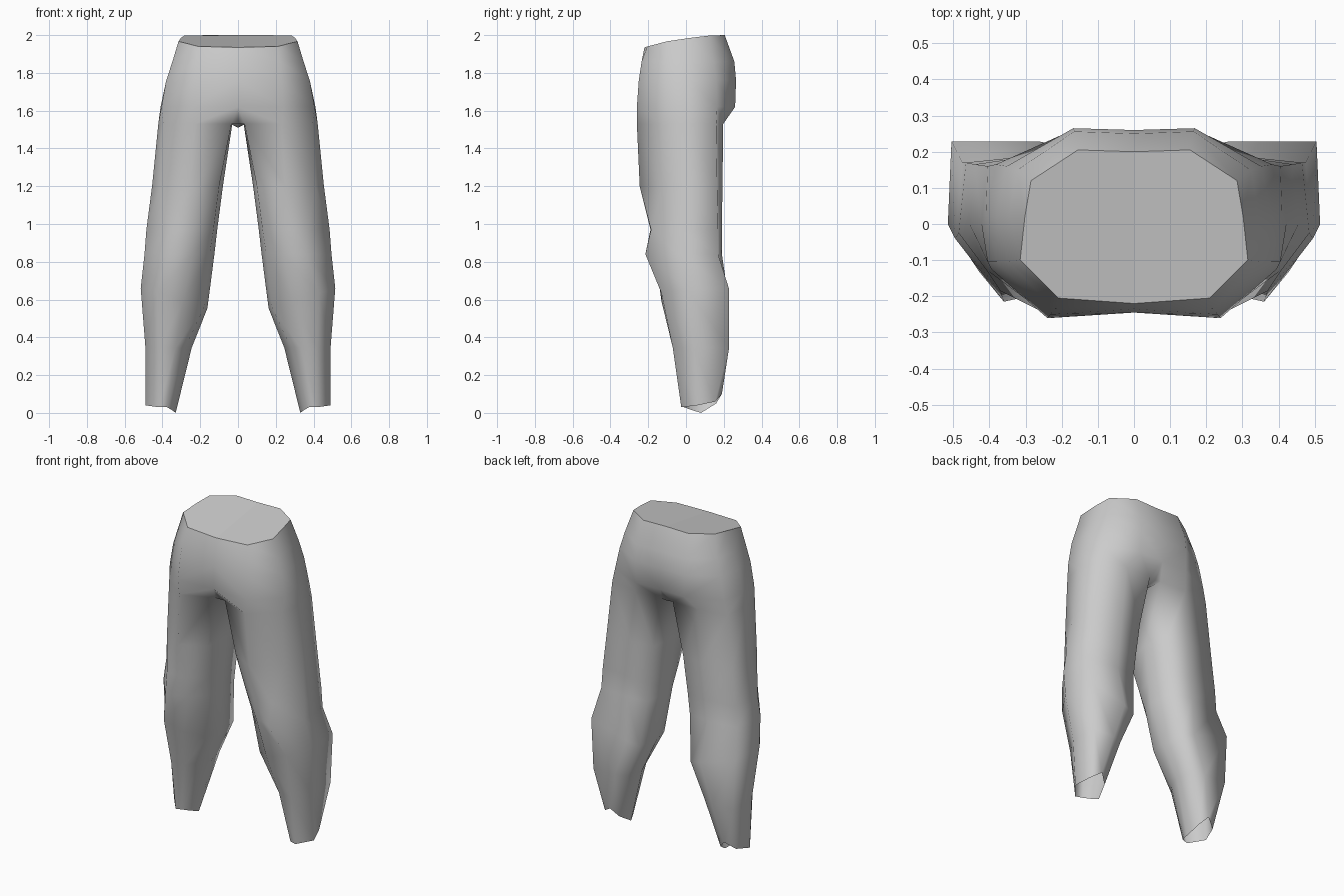
import bpy, bmesh

cube = bpy.data.objects.get("Cube")
if cube:
    bpy.data.objects.remove(cube)

grey = bpy.data.materials.new("grey_cloth")
grey.use_nodes = True
grey.diffuse_color = (0.6, 0.6, 0.6, 1)
grey.node_tree.nodes["Principled BSDF"].inputs["Base Color"].default_value = (0.6, 0.6, 0.6, 1)

# Half cross-sections of the hips: front centre, round the left side, back centre.
# Each is (height, tilt along x, points); a third number lifts a point.
HIPS = [
    (1.97, 0, [(0, -.22, -.035), (.21, -.205, -.03), (.315, -.10, -.003), (.302, .02, .015),
               (.285, .12, .027), (.155, .205, .03), (0, .20, .03)]),
    (1.86, 0, [(0, -.235), (.222, -.235), (.347, -.105), (.345, .02), (.325, .148), (.165, .256), (0, .25)]),
    (1.76, 0, [(0, -.245), (.23, -.25), (.38, -.105), (.38, .02), (.352, .16), (.168, .265), (0, .26)]),
    (1.62, 0, [(0, -.245), (.24, -.26), (.405, -.105), (.41, .02), (.382, .165), (.17, .26), (0, .255)]),
]
# Leg cross-sections: inner front, front, outer front, outer, outer back,
# back, inner back, inner.
LEG = [
    (1.53, 0, [(.035, -.18), (.23, -.26), (.395, -.125), (.422, 0), (.405, .16), (.22, .197), (.04, .19), (.03, .03)]),
    (1.20, 0, [(.10, -.165), (.25, -.245), (.41, -.125), (.455, 0), (.44, .165), (.25, .193), (.105, .178), (.08, 0)]),
    (0.97, 0, [(.13, -.11), (.24, -.188), (.37, -.185), (.485, -.025), (.465, .17), (.27, .19), (.135, .175), (.11, 0)]),
    (0.84, 0, [(.15, -.08), (.24, -.165), (.36, -.215), (.495, -.04), (.475, .17), (.28, .19), (.15, .175), (.125, 0)]),
    (0.61, .3, [(.18, -.04), (.29, -.13), (.43, -.13), (.515, 0), (.505, .228), (.26, .228), (.18, .21), (.162, .06)]),
    (0.345, 0, [(.28, 0), (.33, -.06), (.42, -.07), (.49, .04), (.49, .228), (.34, .228), (.27, .20), (.245, .09)]),
    (0.03, 0, [(.35, .03, -.015), (.375, -.01), (.42, -.025), (.49, .06, .01), (.46, .155, .03),
               (.40, .19, .07), (.355, .16, .02), (.33, .08, -.03)]),
]

bm = bmesh.new()


def ring(z, tilt, points):
    return [bm.verts.new((p[0], p[1], z + sum(p[2:]) + tilt * (p[0] - .35))) for p in points]


def bridge(a, b, closed):
    n = len(a)
    for i in range(n if closed else n - 1):
        j = (i + 1) % n
        bm.faces.new((a[i], b[i], b[j], a[j]))


hips = [ring(*section) for section in HIPS]
leg = [ring(*section) for section in LEG]
for a, b in zip(hips, hips[1:]):
    bridge(a, b, False)
for a, b in zip(leg, leg[1:]):
    bridge(a, b, True)

# Join the hips to the leg, with a narrow crotch strip on the centre line
bridge(hips[-1], leg[0][:7], False)
front, middle, back = (bm.verts.new(p) for p in ((0, -.18, 1.53), (0, .03, 1.51), (0, .19, 1.525)))
inner_front, inner_back, inner = leg[0][0], leg[0][6], leg[0][7]
bm.faces.new((hips[-1][0], front, inner_front))
bm.faces.new((front, middle, inner, inner_front))
bm.faces.new((middle, back, inner_back, inner))
bm.faces.new((back, hips[-1][6], inner_back))

# Smooth cloth, closed by a flat, hard-edged waist cap; the ankles stay open
for face in bm.faces:
    face.smooth = True
cap = bm.faces.new(hips[0])
for edge in cap.edges:
    edge.smooth = False
bmesh.ops.recalc_face_normals(bm, faces=bm.faces)
if cap.normal.z < 0:
    bmesh.ops.reverse_faces(bm, faces=bm.faces)

mesh = bpy.data.meshes.new("trousers")
bm.to_mesh(mesh)
bm.free()
mesh.materials.append(grey)

trousers = bpy.data.objects.new("trousers", mesh)
bpy.context.collection.objects.link(trousers)

# The right half
mirror = trousers.modifiers.new("mirror", 'MIRROR')
mirror.use_clip = True
mirror.merge_threshold = 0.001
